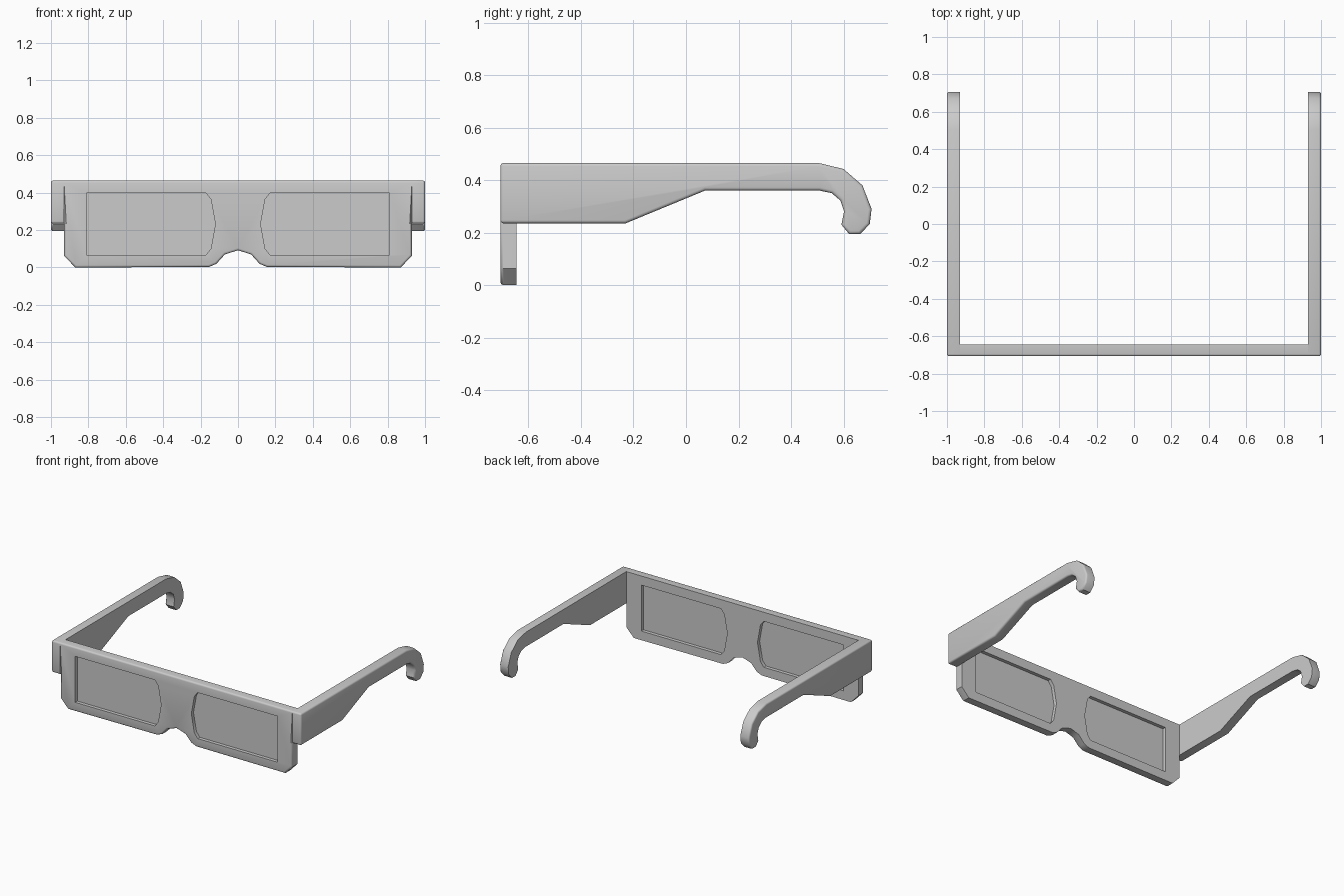
import bpy, bmesh, math
from mathutils import Vector

if "Cube" in bpy.data.objects:
    bpy.data.objects.remove(bpy.data.objects["Cube"])

FRONT, BACK = -0.707, -0.645      # front panel thickness in y
INNER, OUTER = 0.93, 1.0          # temple arm thickness in x
TOP, STEP = 0.465, 0.235          # top edge and underside of the arms
BEVEL = 0.012


def near(a, b):
    return abs(a - b) < 1e-4


def prism(name, points, depth, pick=None, mirror=False):
    """Extrude a closed 3D outline by a vector; round the edges chosen by pick."""
    bm = bmesh.new()
    face = bm.faces.new([bm.verts.new(p) for p in points])
    new = bmesh.ops.extrude_face_region(bm, geom=[face], use_keep_orig=True)["geom"]
    bmesh.ops.translate(bm, vec=Vector(depth), verts=[g for g in new if isinstance(g, bmesh.types.BMVert)])
    bmesh.ops.recalc_face_normals(bm, faces=bm.faces[:])
    if pick:
        edges = [e for e in bm.edges if pick(e.verts[0].co, e.verts[1].co)]
        bmesh.ops.bevel(bm, geom=edges, offset=BEVEL, offset_type='OFFSET', segments=3,
                        profile=0.5, affect='EDGES', clamp_overlap=True)
    mesh = bpy.data.meshes.new(name)
    bm.to_mesh(mesh)
    bm.free()
    obj = bpy.data.objects.new(name, mesh)
    bpy.context.collection.objects.link(obj)
    if mirror:
        obj.modifiers.new("Mirror", 'MIRROR').use_mirror_merge = False
    return obj


def smooth(obj):
    obj.data.shade_smooth()
    obj.data.set_sharp_from_angle(angle=math.radians(40))


# Front panel with chamfered lower corners and a nose notch
half = [(0.07, 0.07), (0.115, 0.02), (0.155, 0.003), (0.87, 0.0), (INNER, 0.063), (INNER, STEP), (INNER, TOP)]
outline = [(0, 0.092)] + half + [(-x, z) for x, z in reversed(half)]


def panel_edges(a, b):
    joint = all(near(abs(v.x), INNER) and v.z > STEP - 0.001 for v in (a, b)) and near(a.x, b.x)
    return near(a.y, FRONT) and near(b.y, FRONT) and not joint


panel = prism("front_panel", [(x, FRONT, z) for x, z in outline], (0, BACK - FRONT, 0), panel_edges)

# Lens openings cut through the panel
lens = [(0.81, 0.066), (0.81, 0.399), (0.172, 0.399), (0.145, 0.365), (0.121, 0.233), (0.145, 0.1), (0.172, 0.066)]
for side in (1, -1):
    cutter = prism("lens_cutter", [(side * x, FRONT - 0.1, z) for x, z in lens], (0, 0.3, 0))
    cutter.hide_render = True
    mod = panel.modifiers.new("Opening", 'BOOLEAN')
    mod.operation, mod.object, mod.solver = 'DIFFERENCE', cutter, 'EXACT'
    bpy.context.view_layer.objects.active = panel
    bpy.ops.object.modifier_apply(modifier=mod.name)
    bpy.data.objects.remove(cutter)
smooth(panel)

# Thin lens films recessed midway in the openings
mid = (FRONT + BACK) / 2
prism("lens", [(x, mid - 0.006, z) for x, z in lens], (0, 0.012, 0), mirror=True)

# Temple arms with hooked ear ends
arm = [(FRONT, TOP), (0.505, TOP), (0.6, 0.442), (0.672, 0.38), (0.707, 0.29), (0.7, 0.232),
       (0.663, 0.194), (0.622, 0.194), (0.592, 0.23), (0.602, 0.28), (0.588, 0.322),
       (0.555, 0.35), (0.508, 0.36), (0.073, 0.36), (-0.23, STEP), (FRONT, STEP)]


def arm_edges(a, b):
    outer = near(a.x, OUTER) and near(b.x, OUTER)
    return outer or (near(a.y, FRONT) and near(b.y, FRONT) and near(a.z, b.z))


smooth(prism("temple_arm", [(INNER, y, z) for y, z in arm], (OUTER - INNER, 0, 0), arm_edges, mirror=True))
